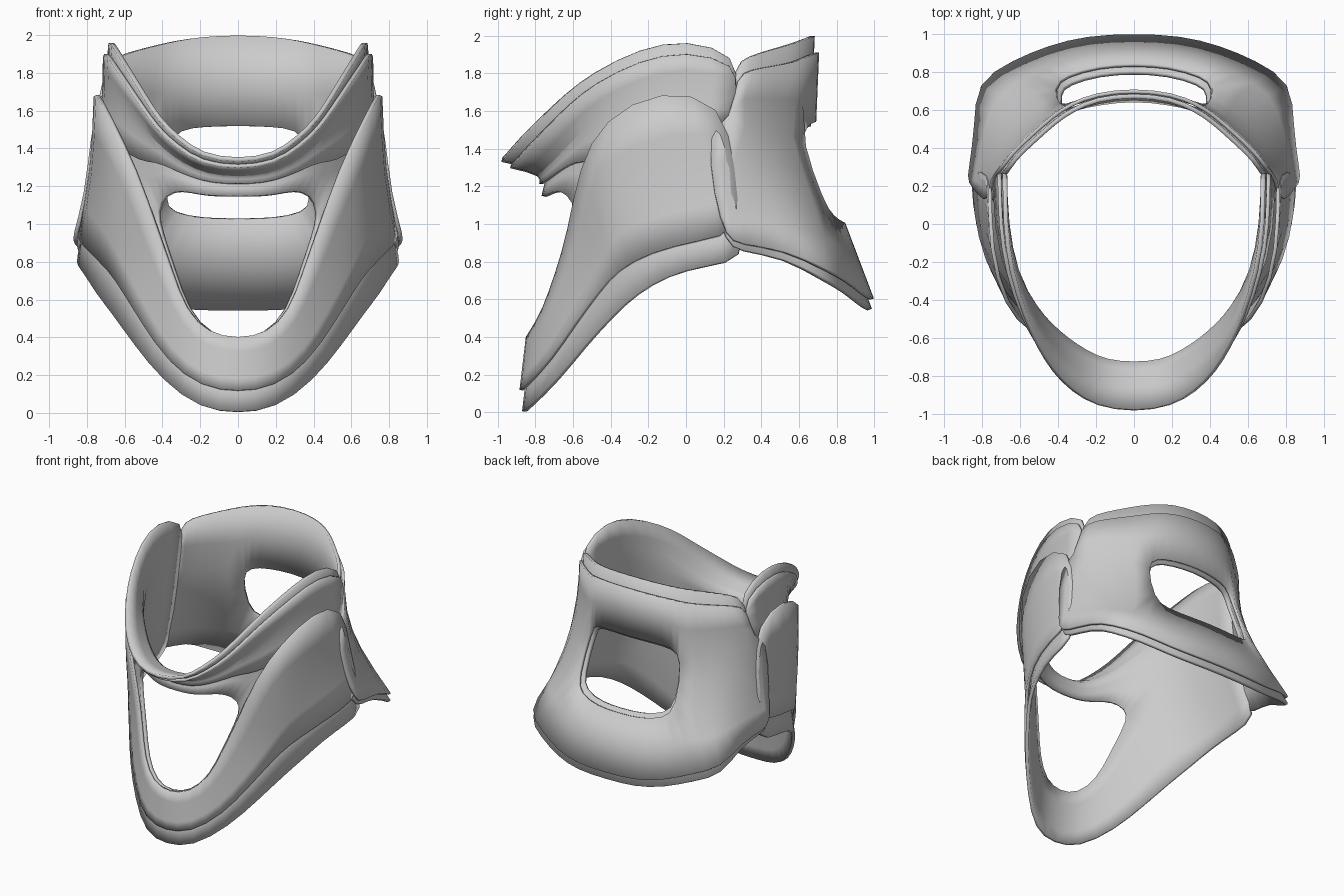
import bpy, bmesh
from mathutils import Vector

if "Cube" in bpy.data.objects:
    bpy.data.objects.remove(bpy.data.objects["Cube"])


def curve(text):
    """Half curve from the centre line to the side: 'x,y,z x,y,z ...'"""
    return [Vector([float(n) for n in p.split(",")]) for p in text.split()]


def mix(a, b, t):
    return [p.lerp(q, t) for p, q in zip(a, b)]


def swell(a, f):
    return [Vector((p.x * f, p.y * f, p.z)) for p in a]


def sheet(name, rows, skip=(), flip=False, thick=0.024, offset=-1):
    """Loft rows into half a sheet, then mirror, smooth and thicken it."""
    bm = bmesh.new()
    grid = [[bm.verts.new(p) for p in row] for row in rows]
    for i in range(len(rows) - 1):
        for j in range(len(rows[0]) - 1):
            if (i, j) in skip:
                continue
            quad = [grid[i][j], grid[i][j + 1], grid[i + 1][j + 1], grid[i + 1][j]]
            bm.faces.new(quad[::-1] if flip else quad)
    bmesh.ops.delete(bm, geom=[v for v in bm.verts if not v.link_faces], context="VERTS")
    bmesh.ops.remove_doubles(bm, verts=bm.verts, dist=0.0005)
    mesh = bpy.data.meshes.new(name)
    bm.to_mesh(mesh)
    bm.free()
    ob = bpy.data.objects.new(name, mesh)
    bpy.context.collection.objects.link(ob)
    m = ob.modifiers.new("mirror", "MIRROR")
    m.merge_threshold = 0.001
    m = ob.modifiers.new("smooth", "SUBSURF")
    m.levels = m.render_levels = 1
    m = ob.modifiers.new("thickness", "SOLIDIFY")
    m.thickness, m.offset, m.use_even_offset = thick, offset, True
    bpy.ops.object.select_all(action="DESELECT")
    ob.select_set(True)
    bpy.context.view_layer.objects.active = ob
    bpy.ops.object.shade_smooth_by_angle(angle=0.6)
    return ob


# Front half: chest edge, throat opening, chin underside, chin bend, chin rim
chest = curve("0,-.88,0 .2,-.85,.02 .4,-.69,.17 .55,-.54,.36 .67,-.38,.53 "
              ".75,-.27,.63 .81,-.1,.73 .85,.1,.78 .86,.32,.81")
throat = curve("0,-.83,.39 .15,-.81,.42 .27,-.74,.54 .34,-.67,.75 .41,-.61,.95 "
               ".44,-.58,1.07 .64,-.42,1.15 .75,-.02,1.25 .73,.25,1.3")
chin = curve("0,-.77,1.15 .12,-.76,1.15 .21,-.74,1.16 .31,-.69,1.18 .39,-.63,1.16") + throat[5:]
bend = curve("0,-.74,1.27 .15,-.73,1.28 .27,-.67,1.33 .37,-.6,1.4 .46,-.52,1.5 "
             ".54,-.43,1.58 .63,-.25,1.68 .68,0,1.75 .69,.26,1.7")
rim = curve("0,-.99,1.32 .2,-.96,1.35 .33,-.88,1.45 .43,-.78,1.55 .51,-.65,1.68 "
            ".58,-.5,1.8 .66,-.25,1.93 .69,0,1.98 .69,.28,1.9")

# Soft front liner, with the throat opening left out
sheet("front_liner", [chest, mix(chest, throat, .5), throat, chin, mix(chin, bend, .7), bend, rim],
      skip={(2, j) for j in range(8)})

# Firm chin support under the rim
sheet("chin_support", [swell(mix(chin, bend, .5), 1.01), swell(bend, 1.01),
                       swell(mix(bend, rim, .75), 1.01)], thick=0.02, offset=1)

# Firm V-shaped front shell
wing = throat[:5] + curve(".53,-.55,1.3 .66,-.43,1.56 .74,-.13,1.72 .74,.2,1.65")
waist = mix(chest, wing, .6)[:6] + swell(throat[6:], 1.02)
sheet("front_shell", [swell(r, 1.008) for r in (mix(chest, throat, .28), waist, wing)],
      thick=0.02, offset=1)

# Back half: shoulder edge, window bottom, window top, nape rim
shoulder = curve("0,.99,.55 .25,.98,.55 .45,.93,.58 .65,.85,.65 .84,.74,.71 "
                 ".82,.52,.83 .85,.28,.86 .86,.22,.9")
sill = curve("0,.81,1.03 .18,.8,1.03 .35,.75,1.06 .4,.7,1.13 .58,.6,1.13 "
             ".71,.43,1.15 .77,.26,1.15 .78,.14,1.15")
head = curve("0,.67,1.52 .18,.65,1.515 .32,.62,1.5 .38,.59,1.43 .54,.46,1.46 "
             ".65,.34,1.5 .73,.24,1.52 .75,.1,1.5")
nape = curve("0,.69,2 .2,.67,1.99 .33,.61,1.97 .42,.55,1.95 .54,.44,1.92 "
             ".64,.35,1.89 .69,.26,1.85 .69,.2,1.8")
gaps = {(1, 0), (1, 1), (1, 2), (2, 6)}

# Soft back liner and firm outer back shell share the same form
sheet("back_liner", [shoulder, sill, head, nape], skip=gaps, flip=True)
sheet("back_shell", [swell(r, 1.01) for r in (mix(shoulder, sill, .1), mix(sill, shoulder, .06),
                                              mix(head, nape, .05), mix(nape, head, .18))],
      skip=gaps, flip=True, thick=0.02, offset=1)
